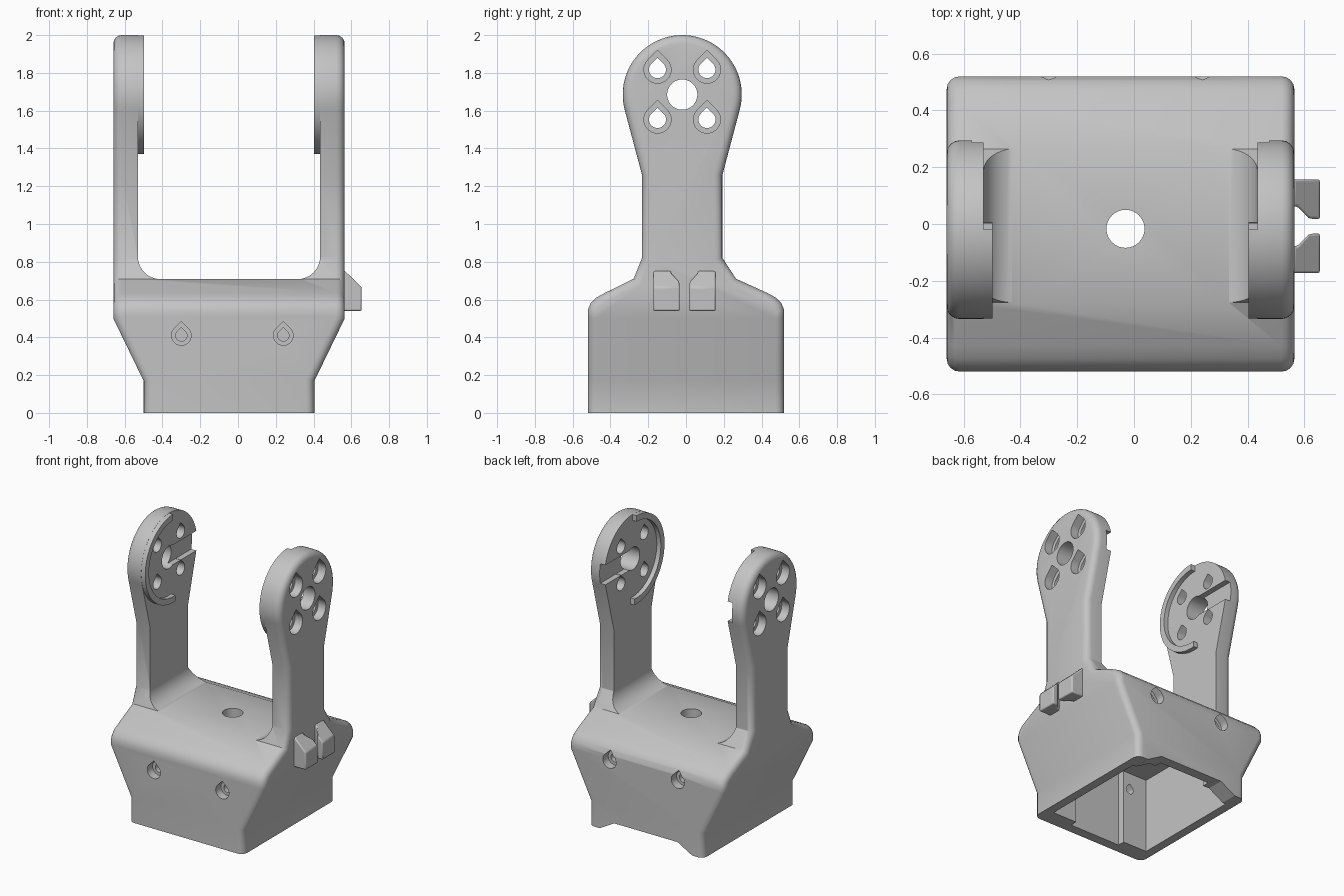
import bpy, bmesh
from math import sin, cos, radians, pi

cube = bpy.data.objects.get("Cube")
if cube:
    bpy.data.objects.remove(cube, do_unlink=True)

grey = bpy.data.materials.new("light_grey_plastic")
grey.use_nodes = True
grey.diffuse_color = (0.55, 0.55, 0.55, 1)
grey.node_tree.nodes["Principled BSDF"].inputs["Base Color"].default_value = (0.55, 0.55, 0.55, 1)

# Main dimensions
LEFT, RIGHT = 0.565, -0.66           # outer faces of the arms
MID = (LEFT + RIGHT) / 2
HALF = (LEFT - RIGHT) / 2
FOOT_HALF = 0.4525                   # half width at the bottom
ARM_Y, HEAD_Z, HEAD_R = -0.02, 1.685, 0.315
IN_HALF = HALF - 0.13                # inner faces of the arms


def new_object(name, bm):
    bmesh.ops.recalc_face_normals(bm, faces=bm.faces[:])
    mesh = bpy.data.meshes.new(name)
    bm.to_mesh(mesh)
    bm.free()
    mesh.materials.append(grey)
    ob = bpy.data.objects.new(name, mesh)
    bpy.context.collection.objects.link(ob)
    return ob


def prism(name, pts, axis, lo, hi):
    """Extrude a 2D outline along an axis."""
    place = {"x": lambda a, b, t: (t, a, b),
             "y": lambda a, b, t: (a, t, b),
             "z": lambda a, b, t: (a, b, t)}[axis]
    bm = bmesh.new()
    ends = [[bm.verts.new(place(a, b, t)) for a, b in pts] for t in (lo, hi)]
    for ring in ends:
        bm.faces.new(ring)
    n = len(pts)
    for i in range(n):
        j = (i + 1) % n
        bm.faces.new((ends[0][i], ends[0][j], ends[1][j], ends[1][i]))
    return new_object(name, bm)


def arc(cx, cy, r, a0, a1, n):
    return [(cx + r * cos(radians(a0 + (a1 - a0) * i / n)),
             cy + r * sin(radians(a0 + (a1 - a0) * i / n))) for i in range(n + 1)]


def circle(cx, cy, r, n=40):
    return arc(cx, cy, r, 0, 360, n)[:-1]


def teardrop(cx, cy, r):
    return arc(cx, cy, r, 135, 405, 24) + [(cx, cy + r * 1.414)]


def boolean(ob, other, op="DIFFERENCE"):
    mod = ob.modifiers.new("cut", "BOOLEAN")
    mod.operation, mod.object, mod.solver = op, other, "EXACT"
    bpy.context.view_layer.objects.active = ob
    bpy.ops.object.modifier_apply(modifier=mod.name)
    bpy.data.objects.remove(other, do_unlink=True)


def smooth(ob):
    bpy.ops.object.select_all(action="DESELECT")
    ob.select_set(True)
    bpy.context.view_layer.objects.active = ob
    bpy.ops.object.shade_smooth_by_angle(angle=radians(28))


# Outer solid: side outline lofted between the two outer flanks
def half_width(z):
    if z <= 0.17:
        return FOOT_HALF
    return min(HALF, FOOT_HALF + (HALF - FOOT_HALF) * (z - 0.17) / 0.33)


base = [(0.52, 0), (0.52, 0.17), (0.52, 0.5)]
upper = [(0.52, 0.545), (0.505, 0.58), (0.475, 0.61), (0.43, 0.635), (0.265, 0.71)]
arm = [(0.213, 0.82), (0.213, 1.26)]
outline = base + upper + [(ARM_Y + y, z) for y, z in arm]
outline += arc(ARM_Y, HEAD_Z, HEAD_R, -15, 195, 48)
outline += [(ARM_Y - y, z) for y, z in reversed(arm)]
outline += [(-y - (0.012 if z > 0.7 else 0), z) for y, z in reversed(base + upper)]

bm = bmesh.new()
caps = [[bm.verts.new((MID + s * half_width(z), y, z)) for y, z in outline] for s in (-1, 1)]
n = len(outline)
for ring in caps:
    bm.faces.new([ring[i] for i in (0, 1, -2, -1)])
    bm.faces.new([ring[i] for i in (1, 2, -3, -2)])
    bm.faces.new(ring[2:n - 2])
for i in range(n):
    j = (i + 1) % n
    bm.faces.new((caps[0][i], caps[0][j], caps[1][j], caps[1][i]))
bmesh.ops.recalc_face_normals(bm, faces=bm.faces[:])
bm.normal_update()
rim_edges = [e for e in bm.edges
             if max(v.co.z for v in e.verts) > 0.01
             and sorted(abs(f.normal.x) > 0.5 for f in e.link_faces) == [False, True]]
bmesh.ops.bevel(bm, geom=rim_edges, offset=0.045, offset_type="OFFSET", segments=4,
                profile=0.5, affect="EDGES", clamp_overlap=False)
body = new_object("bracket_body", bm)

# Gap between the arms, with rounded lower corners
lo_x, hi_x, deck, fil = MID - IN_HALF, MID + IN_HALF, 0.708, 0.12
gap = [(hi_x, 2.2), (lo_x, 2.2)]
gap += arc(lo_x + fil, deck + fil, fil, 180, 270, 10)
gap += arc(hi_x - fil, deck + fil, fil, 270, 360, 10)
boolean(body, prism("gap_cutter", gap, "y", -1, 1))

# Hollow base with screw pillars in its corners
quarter = [(0.39, 0.40), (0.2, 0.40), (0.2, 0.45)]
plan = [(MID + x, y) for x, y in quarter]
plan += [(MID - x, y) for x, y in reversed(quarter)]
plan += [(x, -y) for x, y in reversed(plan)]
boolean(body, prism("cavity_cutter", plan, "z", -0.1, 0.53))

# Deck hole and the wide notch under the back wall
boolean(body, prism("deck_cutter", circle(-0.03, -0.017, 0.067), "z", 0.4, 0.9))
notch = [(MID - 0.48, -0.065), (MID + 0.48, -0.065), (MID + 0.25, 0.065), (MID - 0.25, 0.065)]
boolean(body, prism("notch_cutter", notch, "y", 0.3, 0.7))

# Screw holes in the front and back walls
for x in (-0.30, 0.24):
    for side, z in ((-1, 0.41), (1, 0.50)):
        for r, depth in ((0.052, 0.06), (0.03, 0.2)):
            ends = sorted((side * (0.52 - depth), side * 0.7))
            boolean(body, prism("screw_cutter", teardrop(x, z, r), "y", *ends))

# Axle hole, screw holes and counterbores in the arm heads
boolean(body, prism("axle_cutter", circle(ARM_Y, HEAD_Z, 0.08), "x", -1, 1))
for y in (-0.131, 0.131):
    for z in (-0.132, 0.132):
        at = (ARM_Y + y, HEAD_Z + z)
        boolean(body, prism("screw_cutter", teardrop(*at, 0.045), "x", -1, 1))
        for s in (-1, 1):
            ends = sorted((MID + s * (HALF - 0.06), MID + s * (HALF + 0.2)))
            boolean(body, prism("bore_cutter", teardrop(*at, 0.072), "x", *ends))

# Slot from the axle to the back edge, and raised half ring, on each inner face
for s, side in ((-1, "right"), (1, "left")):
    ends = sorted((MID + s * (IN_HALF - 0.1), MID + s * (IN_HALF + 0.04)))
    slot = [(ARM_Y, HEAD_Z - 0.07), (0.4, HEAD_Z - 0.07), (0.4, HEAD_Z + 0.07), (ARM_Y, HEAD_Z + 0.07)]
    boolean(body, prism("slot_cutter", slot, "x", *ends))
    ends = sorted((MID + s * (IN_HALF - 0.032), MID + s * (IN_HALF + 0.01)))
    ring = arc(ARM_Y, HEAD_Z, HEAD_R - 0.001, 90, 275, 40) + arc(ARM_Y, HEAD_Z, 0.272, 275, 90, 40)
    smooth(prism(side + "_head_ring", ring, "x", *ends))
smooth(body)

# Pair of cable hooks on the left flank
hook = [(0.54, 0.105), (0.655, 0.105), (0.655, -0.035), (0.617, -0.033), (0.575, 0.01), (0.54, 0.01)]
ramp = [(0.5, 0.54), (0.655, 0.54), (0.655, 0.665), (0.565, 0.752), (0.5, 0.752)]
for s, y, name in ((1, 0.052, "back_cable_hook"), (-1, -0.068, "front_cable_hook")):
    ob = prism(name, [(x, y + s * d) for x, d in hook], "z", 0.5, 0.8)
    boolean(ob, prism("ramp_cutter", ramp, "y", -0.5, 0.5), "INTERSECT")
    bev = ob.modifiers.new("soft_edges", "BEVEL")
    bev.width, bev.segments = 0.008, 2
    smooth(ob)
